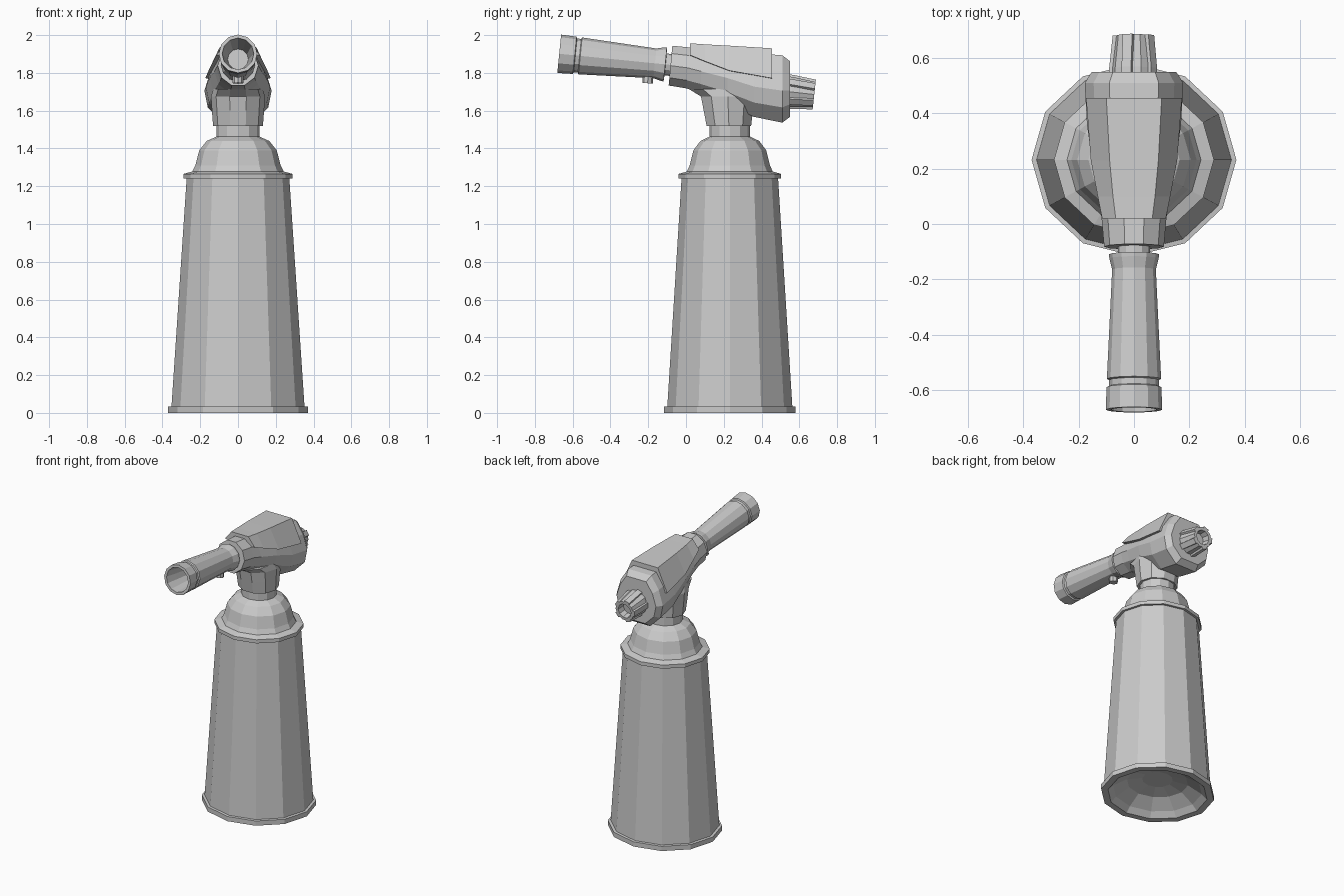
import bpy, bmesh, math
from mathutils import Vector, Matrix


def loft(name, rings, matrix=None):
    """Skin a list of equal-length rings and cap both ends."""
    bm = bmesh.new()
    vs = [[bm.verts.new(p) for p in ring] for ring in rings]
    n = len(rings[0])
    for a, b in zip(vs, vs[1:]):
        for i in range(n):
            j = (i + 1) % n
            bm.faces.new((a[i], a[j], b[j], b[i]))
    bm.faces.new(vs[0])
    bm.faces.new(vs[-1])
    bmesh.ops.recalc_face_normals(bm, faces=bm.faces)
    me = bpy.data.meshes.new(name)
    bm.to_mesh(me)
    bm.free()
    ob = bpy.data.objects.new(name, me)
    bpy.context.collection.objects.link(ob)
    if matrix:
        ob.matrix_world = matrix
    return ob


def circle(rx, ry, z, n=12, cy=0.0, phase=0.0):
    return [(rx * math.cos(2 * math.pi * (i + phase) / n),
             cy + ry * math.sin(2 * math.pi * (i + phase) / n), z) for i in range(n)]


def revolve(name, profile, matrix=None, n=12, squash=1.0):
    return loft(name, [circle(r, r * squash, z, n) for r, z in profile], matrix)


def along(origin, direction):
    q = Vector(direction).to_track_quat('Z', 'Y')
    return Matrix.Translation(origin) @ q.to_matrix().to_4x4()


# Gas canister with hollow base, rims, shoulder and neck
revolve("canister", [(0.10, 0.11), (0.20, 0.09), (0.29, 0.035), (0.325, 0.0),
                     (0.37, 0.0), (0.37, 0.033), (0.352, 0.035), (0.272, 1.24),
                     (0.289, 1.24), (0.289, 1.265), (0.242, 1.278), (0.226, 1.31),
                     (0.205, 1.39), (0.165, 1.44), (0.115, 1.462), (0.115, 1.54)],
        Matrix.Translation((0, 0.232, 0)), squash=0.94)

# Stem between canister and torch head
loft("stem", [circle(rx, ry, z, 10, cy) for rx, ry, z, cy in
              [(0.132, 0.124, 1.52, 0.227), (0.138, 0.137, 1.60, 0.224),
               (0.143, 0.15, 1.675, 0.222), (0.13, 0.2, 1.715, 0.205)]])

# Torch head: section blends from round (front) to a creased shape (rear)
ROUND = [(0.31, 0.97), (0.81, 0.59), (1, 0), (0.81, -0.59), (0.31, -0.97)]
CREASED = [(0.5, 1), (0.82, 0.52), (1, -0.05), (0.9, -0.55), (0.45, -1)]


def head_ring(y, top, bottom, rx, blend, tilt=0.0):
    c, h = (top + bottom) / 2, (top - bottom) / 2
    half = [(a[0] * (1 - blend) + b[0] * blend, a[1] * (1 - blend) + b[1] * blend)
            for a, b in zip(ROUND, CREASED)]
    full = half + [(-x, z) for x, z in reversed(half)]
    return [(x * rx, y + tilt * z, c + h * z) for x, z in full]


loft("torch_head", [head_ring(*s) for s in [
    (-0.082, 1.947, 1.73, 0.108, 0, 0.01), (0.01, 1.938, 1.715, 0.116, 0, 0.01),
    (0.08, 1.93, 1.69, 0.125, 0.3), (0.22, 1.92, 1.635, 0.15, 0.7),
    (0.36, 1.905, 1.567, 0.17, 1), (0.51, 1.893, 1.537, 0.178, 1),
    (0.55, 1.862, 1.567, 0.152, 1)]])

# Raised cover plate over the head
loft("top_cover", [[(-w, y, zl), (-t, y, zt), (t, y, zt), (w, y, zl),
                    (w - 0.05, y, zl - 0.005), (0.05 - w, y, zl - 0.005)]
                   for y, t, zt, w, zl in [
    (0.02, 0.066, 1.957, 0.115, 1.895), (0.10, 0.076, 1.951, 0.131, 1.862),
    (0.23, 0.088, 1.944, 0.156, 1.812), (0.455, 0.1, 1.93, 0.173, 1.772)]])

# Burner tube: neck, flare, long taper, groove and hollow tip
tube = along((0, -0.08, 1.842), (0, -1, 0.1))
revolve("burner_tube", [(0.058, -0.04), (0.058, 0.028), (0.091, 0.03), (0.089, 0.045),
                        (0.079, 0.085), (0.098, 0.482), (0.09, 0.486), (0.09, 0.508),
                        (0.099, 0.512), (0.102, 0.594), (0.084, 0.594), (0.074, 0.50),
                        (0.055, 0.30)], tube)

# Small air-adjust peg under the tube
revolve("air_peg", [(0.028, 0), (0.028, 0.04), (0.02, 0.04)],
        along((0, -0.2, 1.785), (0, -0.1, -1)), n=8)

# Rear control knob with recessed end and grip ribs
knob = along((0, 0.53, 1.702), (0, 1, -0.11))
revolve("control_knob", [(0.084, 0), (0.084, 0.03), (0.07, 0.15), (0.05, 0.15),
                         (0.045, 0.10)], knob, n=10)
for i in range(5):
    c = [[(x, y, z) for x, y in ((0.055, -0.022), (r, -0.018), (r, 0.018), (0.055, 0.022))]
         for r, z in ((0.09, 0), (0.09, 0.03), (0.077, 0.15))]
    loft("knob_rib_%d" % (i + 1), c, knob @ Matrix.Rotation(math.tau * i / 5, 4, 'Z'))
